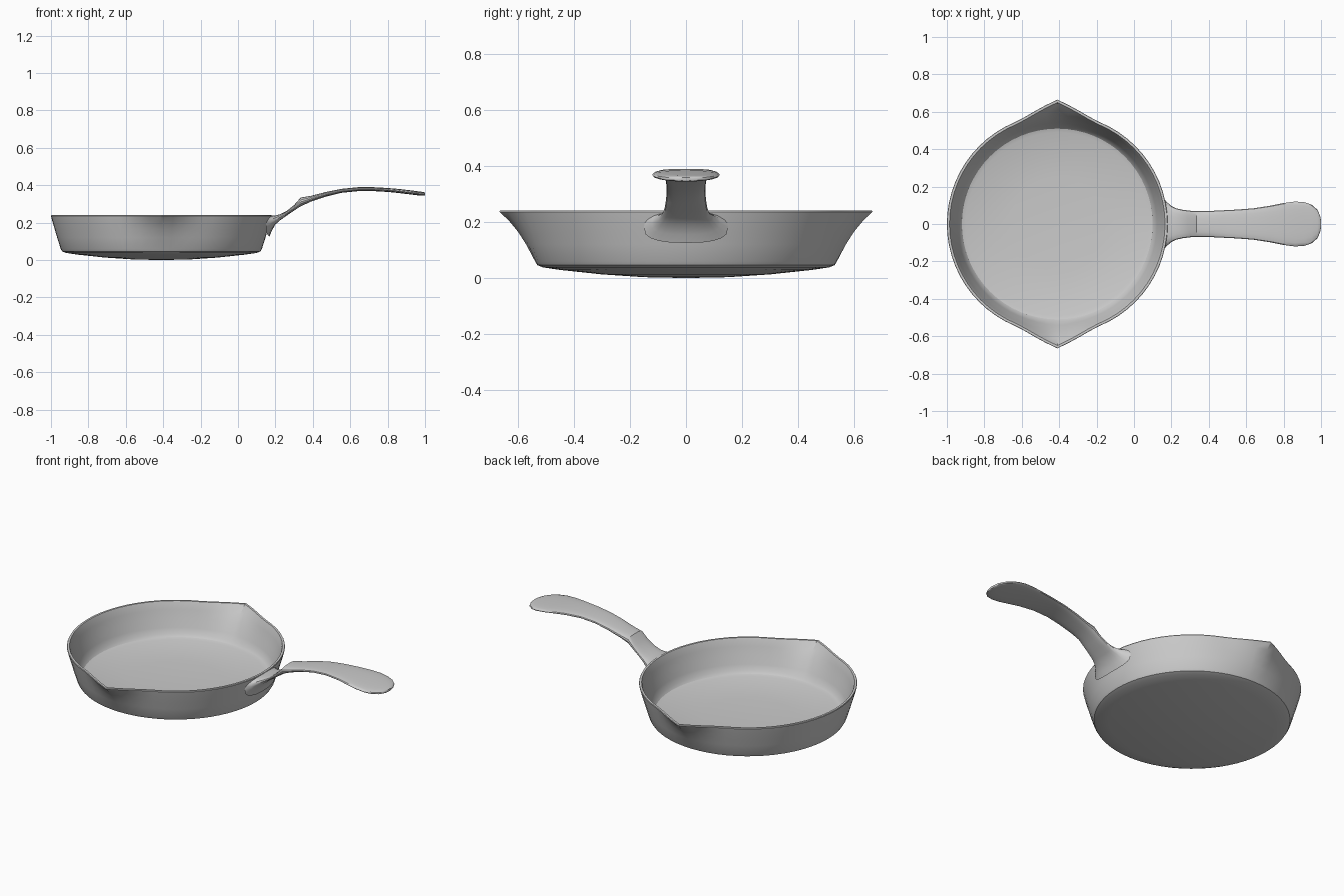
import bpy, bmesh, math

CX = -0.41      # centre of the round pan
SEGS = 64


def finish(name, bm, angle):
    bmesh.ops.recalc_face_normals(bm, faces=bm.faces[:])
    mesh = bpy.data.meshes.new(name)
    bm.to_mesh(mesh)
    bm.free()
    ob = bpy.data.objects.new(name, mesh)
    bpy.context.collection.objects.link(ob)
    bpy.ops.object.select_all(action='DESELECT')
    ob.select_set(True)
    bpy.context.view_layer.objects.active = ob
    bpy.ops.object.shade_smooth_by_angle(angle=math.radians(angle))
    return ob


def bridge(bm, a, b):
    n = len(a)
    for i in range(n):
        bm.faces.new((a[i], a[(i + 1) % n], b[(i + 1) % n], b[i]))


# Pan body: lathe profile (radius, z, spout amount) pulled out into two pouring lips
profile = [
    (0.15, 0.003, 0), (0.30, 0.013, 0), (0.45, 0.029, 0), (0.51, 0.038, 0),
    (0.53, 0.046, 0), (0.538, 0.06, 0), (0.557, 0.12, 0.17), (0.570, 0.165, 0.38),
    (0.582, 0.205, 0.66), (0.590, 0.236, 1.0), (0.588, 0.24, 1.0), (0.576, 0.24, 0.98),
    (0.573, 0.234, 0.95), (0.563, 0.195, 0.60), (0.549, 0.15, 0.32), (0.533, 0.10, 0.12),
    (0.522, 0.068, 0), (0.510, 0.054, 0), (0.49, 0.048, 0), (0.25, 0.034, 0)]
bm = bmesh.new()
rings = []
for r, z, spout in profile:
    ring = []
    for i in range(SEGS):
        t = 2 * math.pi * i / SEGS
        d = abs(math.acos(max(-1, min(1, abs(math.sin(t))))))
        rr = r + spout * 0.075 * max(0, 1 - d / 0.38) ** 1.5
        ring.append(bm.verts.new((CX + rr * math.cos(t), rr * math.sin(t), z)))
    rings.append(ring)
for a, b in zip(rings, rings[1:]):
    bridge(bm, a, b)
for ring, z in ((rings[0], 0.0), (rings[-1], 0.03)):
    centre = bm.verts.new((CX, 0, z))
    for i in range(SEGS):
        bm.faces.new((centre, ring[i], ring[(i + 1) % SEGS]))
finish("pan_body", bm, 30)

# Handle: lofted sections (x, half width, top z, bottom z, curve against the wall)
sections = [
    (0.168, 0.150, 0.237, 0.125, 0.85), (0.180, 0.122, 0.237, 0.155, 0.6),
    (0.200, 0.098, 0.238, 0.190, 0.3), (0.225, 0.084, 0.245, 0.212, 0),
    (0.260, 0.076, 0.262, 0.237, 0), (0.300, 0.071, 0.294, 0.264, 0),
    (0.335, 0.069, 0.334, 0.287, 0), (0.390, 0.069, 0.343, 0.312, 0),
    (0.470, 0.073, 0.364, 0.339, 0), (0.550, 0.077, 0.380, 0.359, 0),
    (0.640, 0.084, 0.389, 0.368, 0), (0.730, 0.098, 0.389, 0.368, 0),
    (0.800, 0.112, 0.385, 0.364, 0), (0.860, 0.120, 0.380, 0.358, 0),
    (0.910, 0.117, 0.374, 0.352, 0), (0.950, 0.103, 0.369, 0.347, 0),
    (0.980, 0.077, 0.365, 0.344, 0), (0.995, 0.045, 0.362, 0.344, 0),
    (1.000, 0.018, 0.359, 0.346, 0)]
N = 20
bm = bmesh.new()
rings = []
for x, w, top, low, k in sections:
    ring = []
    for i in range(N):
        t = 2 * math.pi * i / N
        c, s = math.cos(t), math.sin(t)
        y = w * math.copysign(abs(c) ** 0.8, c)
        z = (top + low) / 2 + (top - low) / 2 * math.copysign(abs(s) ** 0.7, s)
        ring.append(bm.verts.new((x - k * y * y, y, z)))
    rings.append(ring)
for a, b in zip(rings, rings[1:]):
    bridge(bm, a, b)
bm.faces.new(rings[0])
bm.faces.new(rings[-1])
finish("handle", bm, 35)
